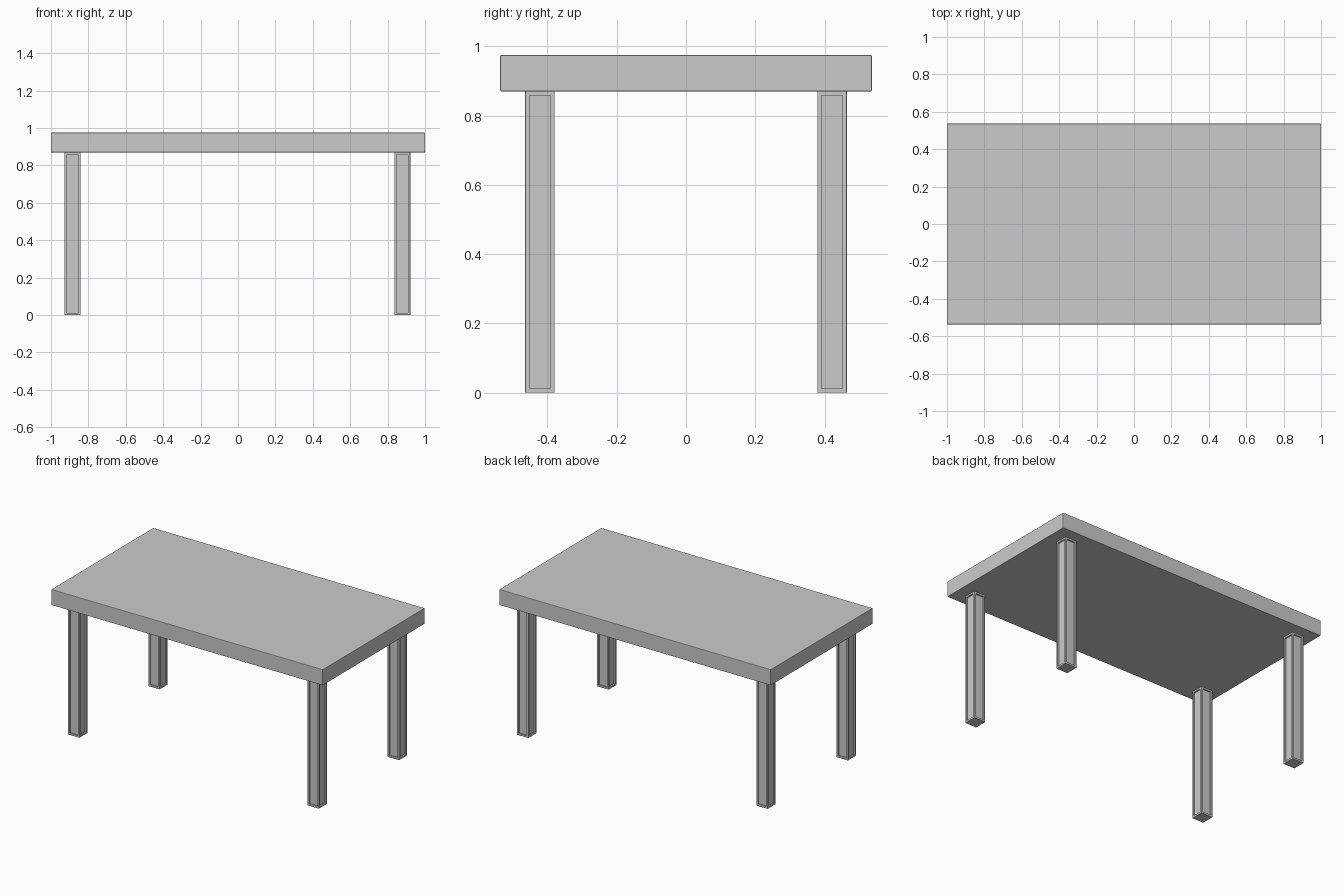
import bpy, bmesh
from mathutils import Matrix, Vector

if "Cube" in bpy.data.objects:
    bpy.data.objects.remove(bpy.data.objects["Cube"])


def box(name, center, size, bevel, recess=None):
    bm = bmesh.new()
    bmesh.ops.create_cube(bm, size=1.0, matrix=Matrix.Diagonal((*size, 1)))
    if recess:
        # sunken panel on each of the four upright sides
        inset, depth = recess
        sides = [f for f in bm.faces if abs(f.normal.z) < 0.5]
        bmesh.ops.inset_individual(bm, faces=sides, thickness=inset)
        for f in sides:
            n = f.normal.copy()
            panel = bmesh.ops.extrude_discrete_faces(bm, faces=[f])["faces"][0]
            bmesh.ops.translate(bm, verts=panel.verts, vec=-n * depth)
    # soften only the outer box edges
    half = Vector(size) / 2
    def on_edge(e):
        mid = (e.verts[0].co + e.verts[1].co) / 2
        return sum(abs(abs(mid[i]) - half[i]) < 1e-5 for i in range(3)) >= 2
    bmesh.ops.bevel(bm, geom=[e for e in bm.edges if on_edge(e)],
                    offset=bevel, segments=2, profile=0.5, affect='EDGES')
    bmesh.ops.recalc_face_normals(bm, faces=bm.faces)
    mesh = bpy.data.meshes.new(name)
    bm.to_mesh(mesh)
    bm.free()
    ob = bpy.data.objects.new(name, mesh)
    ob.location = center
    bpy.context.collection.objects.link(ob)
    return ob


TOP_Z, UNDER_Z = 0.975, 0.87

# table top
box("table_top", (0, 0, (TOP_Z + UNDER_Z) / 2),
    (2.0, 1.073, TOP_Z - UNDER_Z), 0.003)

# four panelled legs
for side, x in (("left", -0.885), ("right", 0.879)):
    for end, y in (("front", -0.422), ("back", 0.422)):
        box(f"{end}_{side}_leg", (x, y, UNDER_Z / 2),
            (0.085, 0.085, UNDER_Z), 0.002, recess=(0.017, 0.009))

# lower the panel margins at top and bottom of each leg
for ob in bpy.context.collection.objects:
    if ob.name.endswith("_leg"):
        for v in ob.data.vertices:
            z = abs(v.co.z)
            if abs(z - (UNDER_Z / 2 - 0.017)) < 1e-4:
                v.co.z *= (UNDER_Z / 2 - 0.026) / z
